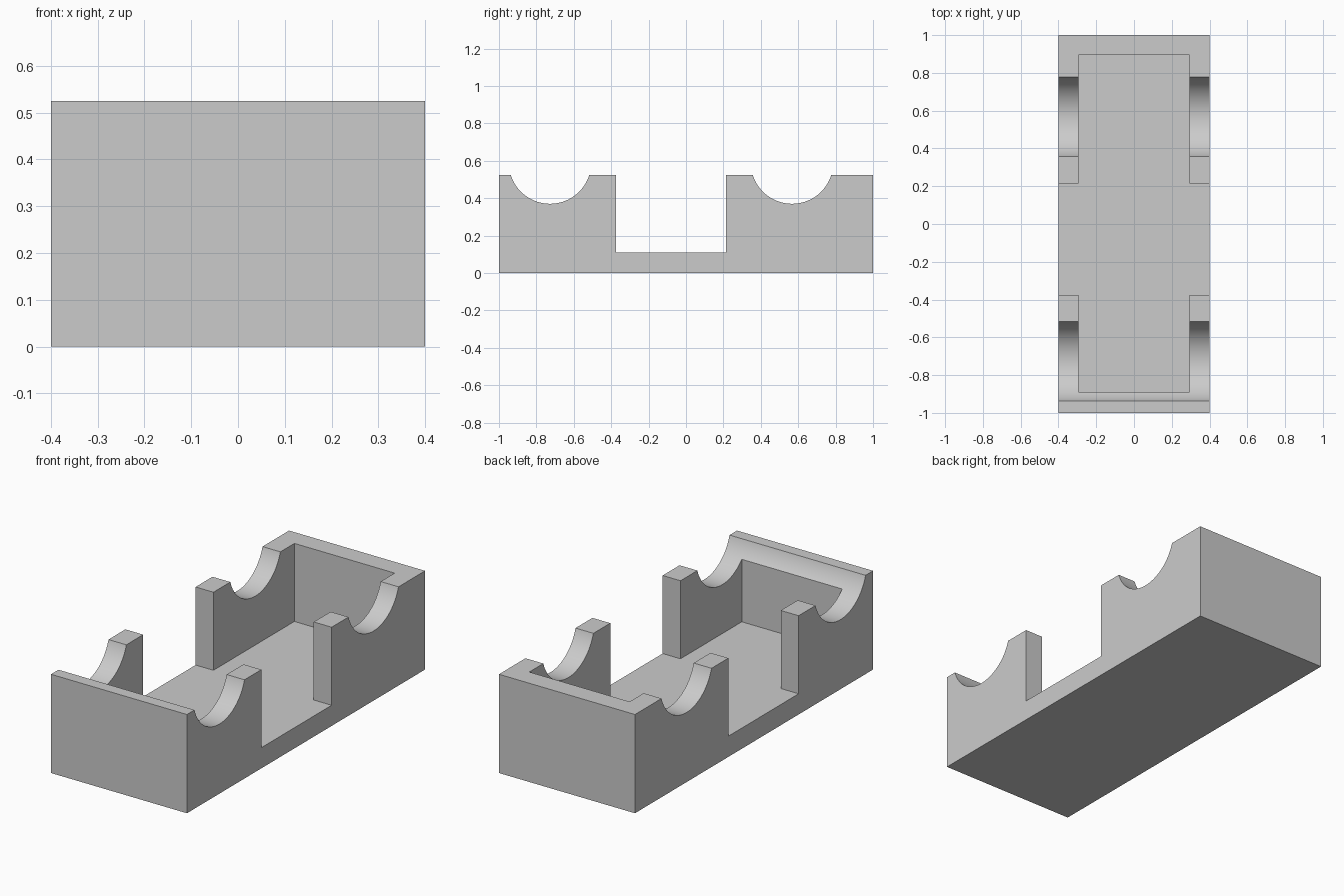
import bpy
import bmesh
from math import pi
from mathutils import Matrix

cube = bpy.data.objects.get("Cube")
if cube:
    bpy.data.objects.remove(cube, do_unlink=True)

HALF_W, HALF_L, HEIGHT = 0.4, 1.0, 0.525
FLOOR = 0.11                      # floor thickness
INNER_W = 0.295                   # half width between the side walls
CAVITY = (-0.89, 0.895)           # inner faces of the end walls
GAP = (-0.375, 0.215)             # opening through both side walls
CRADLES = (-0.727, 0.567)         # centres of the round cradles
CRADLE_R, CRADLE_Z = 0.22, 0.59

grey = bpy.data.materials.new("plain grey")
grey.use_nodes = True
grey.diffuse_color = (0.6, 0.6, 0.6, 1)
grey.node_tree.nodes["Principled BSDF"].inputs["Base Color"].default_value = grey.diffuse_color


def add_object(name, bm):
    bmesh.ops.recalc_face_normals(bm, faces=bm.faces)
    mesh = bpy.data.meshes.new(name)
    bm.to_mesh(mesh)
    bm.free()
    mesh.materials.append(grey)
    obj = bpy.data.objects.new(name, mesh)
    bpy.context.collection.objects.link(obj)
    return obj


def prism(name, outline, bottom, top):
    """Extrude a plan outline upwards."""
    bm = bmesh.new()
    face = bm.faces.new([bm.verts.new((x, y, bottom)) for x, y in outline])
    made = bmesh.ops.extrude_face_region(bm, geom=[face])["geom"]
    verts = [v for v in made if isinstance(v, bmesh.types.BMVert)]
    bmesh.ops.translate(bm, verts=verts, vec=(0, 0, top - bottom))
    return add_object(name, bm)


def cradle_cutter(y):
    """Cylinder lying across the body."""
    bm = bmesh.new()
    place = Matrix.Translation((0, y, CRADLE_Z)) @ Matrix.Rotation(pi / 2, 4, "Y")
    bmesh.ops.create_cone(bm, cap_ends=True, segments=96, radius1=CRADLE_R,
                          radius2=CRADLE_R, depth=HALF_W * 3, matrix=place)
    return add_object("cradle_cutter", bm)


# Solid block
body = prism("cradle_body", [(-HALF_W, -HALF_L), (HALF_W, -HALF_L),
                             (HALF_W, HALF_L), (-HALF_W, HALF_L)], 0, HEIGHT)

# Cross-shaped cutter: cavity plus side openings
wide = HALF_W + 0.1
right_side = [(INNER_W, CAVITY[0]), (INNER_W, GAP[0]), (wide, GAP[0]),
              (wide, GAP[1]), (INNER_W, GAP[1]), (INNER_W, CAVITY[1])]
cross = right_side + [(-x, y) for x, y in reversed(right_side)]
cutters = [prism("cavity_cutter", cross, FLOOR, 1)]
cutters += [cradle_cutter(y) for y in CRADLES]

# Cut the body, then drop the cutters
for cutter in cutters:
    cutter.hide_render = True
    mod = body.modifiers.new(cutter.name, "BOOLEAN")
    mod.operation = "DIFFERENCE"
    mod.solver = "EXACT"
    mod.object = cutter
bpy.context.view_layer.update()
graph = bpy.context.evaluated_depsgraph_get()
result = bpy.data.meshes.new_from_object(body.evaluated_get(graph))
body.modifiers.clear()
body.data = result
result.name = "cradle_body"
for cutter in cutters:
    bpy.data.objects.remove(cutter, do_unlink=True)
result.materials.clear()
result.materials.append(grey)
for poly in result.polygons:
    poly.material_index = 0

# Smooth cradles, sharp edges elsewhere
bpy.ops.object.select_all(action="DESELECT")
body.select_set(True)
bpy.context.view_layer.objects.active = body
bpy.ops.object.shade_smooth_by_angle(angle=pi / 6)
